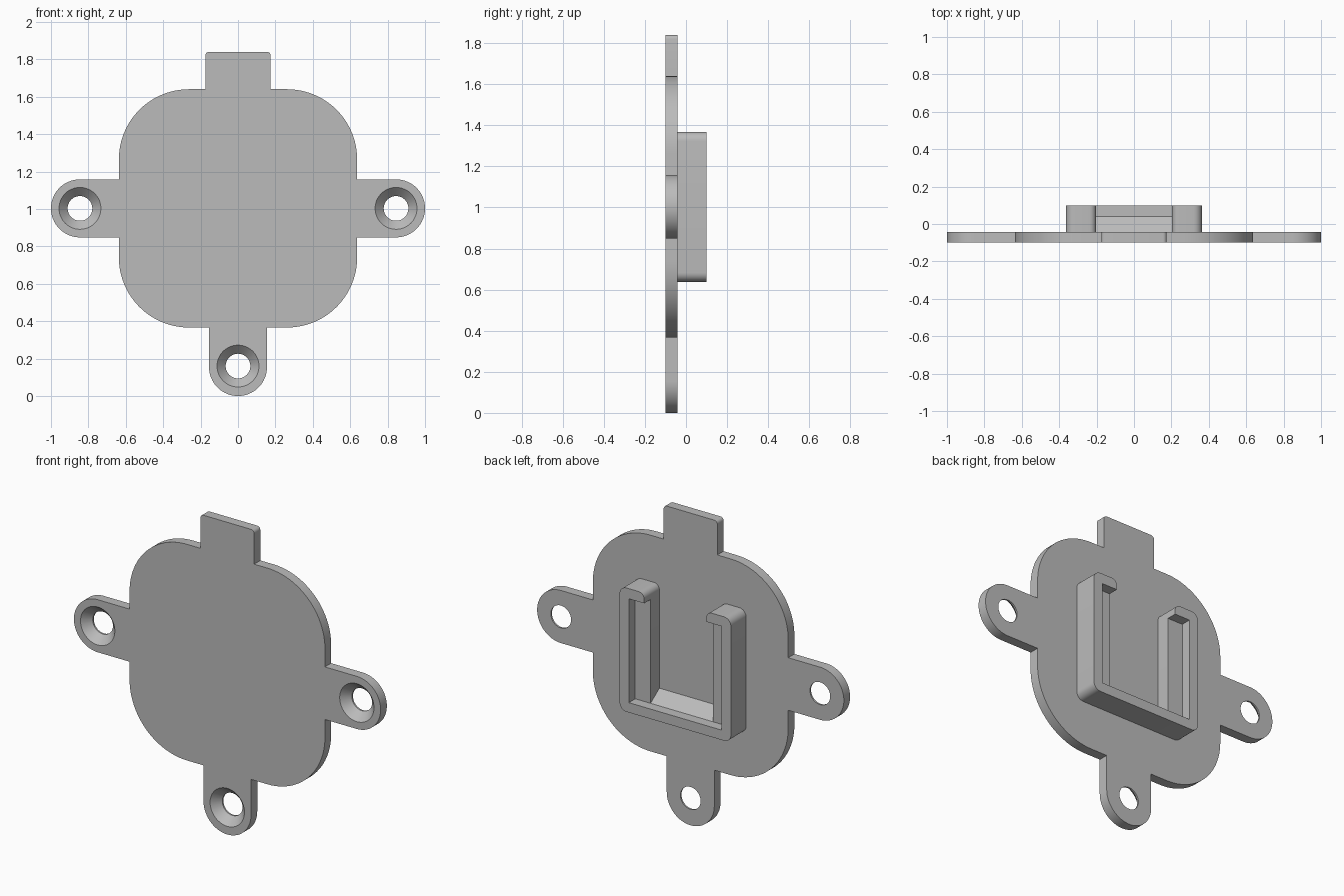
import bpy, bmesh
from math import sin, cos, radians

cube = bpy.data.objects.get("Cube")
if cube:
    bpy.data.objects.remove(cube, do_unlink=True)

GREY = (0.5, 0.5, 0.5, 1)
grey = bpy.data.materials.new("plain grey")
grey.use_nodes = True
grey.diffuse_color = GREY
grey.node_tree.nodes["Principled BSDF"].inputs["Base Color"].default_value = GREY

FRONT, BACK = -0.10, -0.042      # plate thickness
LEDGE, REAR = 0.04, 0.10         # bracket levels
MID, BODY, EAR = 1.003, 0.637, 0.155


def arc(cx, cz, r, start, end, steps=16):
    """Points of an arc in the XZ plane, angles in degrees."""
    return [(cx + r * cos(radians(start + (end - start) * i / steps)),
             cz + r * sin(radians(start + (end - start) * i / steps)))
            for i in range(steps + 1)]


def finish(name, bm):
    bmesh.ops.recalc_face_normals(bm, faces=bm.faces)
    mesh = bpy.data.meshes.new(name)
    bm.to_mesh(mesh)
    bm.free()
    mesh.materials.append(grey)
    obj = bpy.data.objects.new(name, mesh)
    bpy.context.collection.objects.link(obj)
    return obj


def extrude(name, outline, y0, y1):
    """Prism along Y from an XZ outline."""
    bm = bmesh.new()
    face = bm.faces.new([bm.verts.new((x, y0, z)) for x, z in outline])
    new = bmesh.ops.extrude_face_region(bm, geom=[face])["geom"]
    verts = [v for v in new if isinstance(v, bmesh.types.BMVert)]
    bmesh.ops.translate(bm, verts=verts, vec=(0, y1 - y0, 0))
    return finish(name, bm)


def smooth(obj):
    bpy.ops.object.select_all(action="DESELECT")
    obj.select_set(True)
    bpy.context.view_layer.objects.active = obj
    bpy.ops.object.shade_smooth_by_angle(angle=radians(30))


def cut(target, cutter):
    mod = target.modifiers.new("hole", "BOOLEAN")
    mod.operation, mod.solver, mod.object = "DIFFERENCE", "EXACT", cutter
    bpy.context.view_layer.objects.active = target
    bpy.ops.object.modifier_apply(modifier=mod.name)
    bpy.data.objects.remove(cutter, do_unlink=True)


def countersink(x, z):
    """Revolved cutter: cone at the front, straight bore behind."""
    bm = bmesh.new()
    rings = []
    for y, r in ((-0.15, 0.112), (FRONT, 0.112), (-0.052, 0.066), (0, 0.066)):
        rings.append([bm.verts.new((px, y, pz)) for px, pz in arc(x, z, r, 0, 360, 48)[:-1]])
    for a, b in zip(rings, rings[1:]):
        for i in range(48):
            j = (i + 1) % 48
            bm.faces.new((a[i], a[j], b[j], b[i]))
    bm.faces.new(rings[0])
    bm.faces.new(rings[-1])
    return finish("hole_cutter", bm)


# Plate: right-hand half outline from bottom to top, then mirrored
r, inner = 0.375, BODY - 0.375
half = arc(0, EAR, EAR, -90, 0, 20)
half += [(EAR, MID - BODY)]
half += arc(inner, MID - inner, r, -90, 0, 24)
half += [(BODY, MID - EAR)]
half += arc(1 - EAR, MID, EAR, -90, 90, 40)
half += [(BODY, MID + EAR)]
half += arc(inner, MID + inner, r, 0, 90, 24)
half += [(0.175, MID + BODY)]
half += arc(0.155, 1.82, 0.02, 0, 90, 5)
plate = extrude("mounting_plate", half + [(-x, z) for x, z in reversed(half[1:])], FRONT, BACK)
for x, z in ((1 - EAR, MID), (EAR - 1, MID), (0, EAR + 0.005)):
    cut(plate, countersink(x, z))
smooth(plate)

# Bracket: U-shaped base with a wider pocket behind the retaining lip
OUT, GAP, WALL, LOW, TOP = 0.363, 0.203, 0.303, 0.638, 1.368
FLOOR = LOW + 0.058


def u_shape(inside):
    """U outline with rounded corners; inside runs from arm tip to the floor."""
    side = arc(OUT - 0.045, LOW + 0.045, 0.045, -90, 0, 8)
    side += arc(OUT - 0.045, TOP - 0.045, 0.045, 0, 90, 8)
    side += arc(GAP + 0.035, TOP - 0.035, 0.035, 90, 180, 8)
    side += inside
    return side + [(-x, z) for x, z in reversed(side)]


base = extrude("bracket_base", u_shape([(GAP, FLOOR)]), BACK, LEDGE)
hook = TOP - 0.06
lip = extrude("bracket_lip", u_shape([(GAP, hook), (WALL, hook), (WALL, FLOOR)]), LEDGE, REAR)
smooth(base)
smooth(lip)

# Sloped ramp between the arms, rising towards the plate
bm = bmesh.new()
section = ((BACK, FLOOR), (LEDGE, FLOOR), (BACK, FLOOR + 0.058))
ends = [[bm.verts.new((x, y, z)) for y, z in section] for x in (-GAP, GAP)]
for end in ends:
    bm.faces.new(end)
for i in range(3):
    j = (i + 1) % 3
    bm.faces.new((ends[0][i], ends[0][j], ends[1][j], ends[1][i]))
finish("bracket_ramp", bm)
